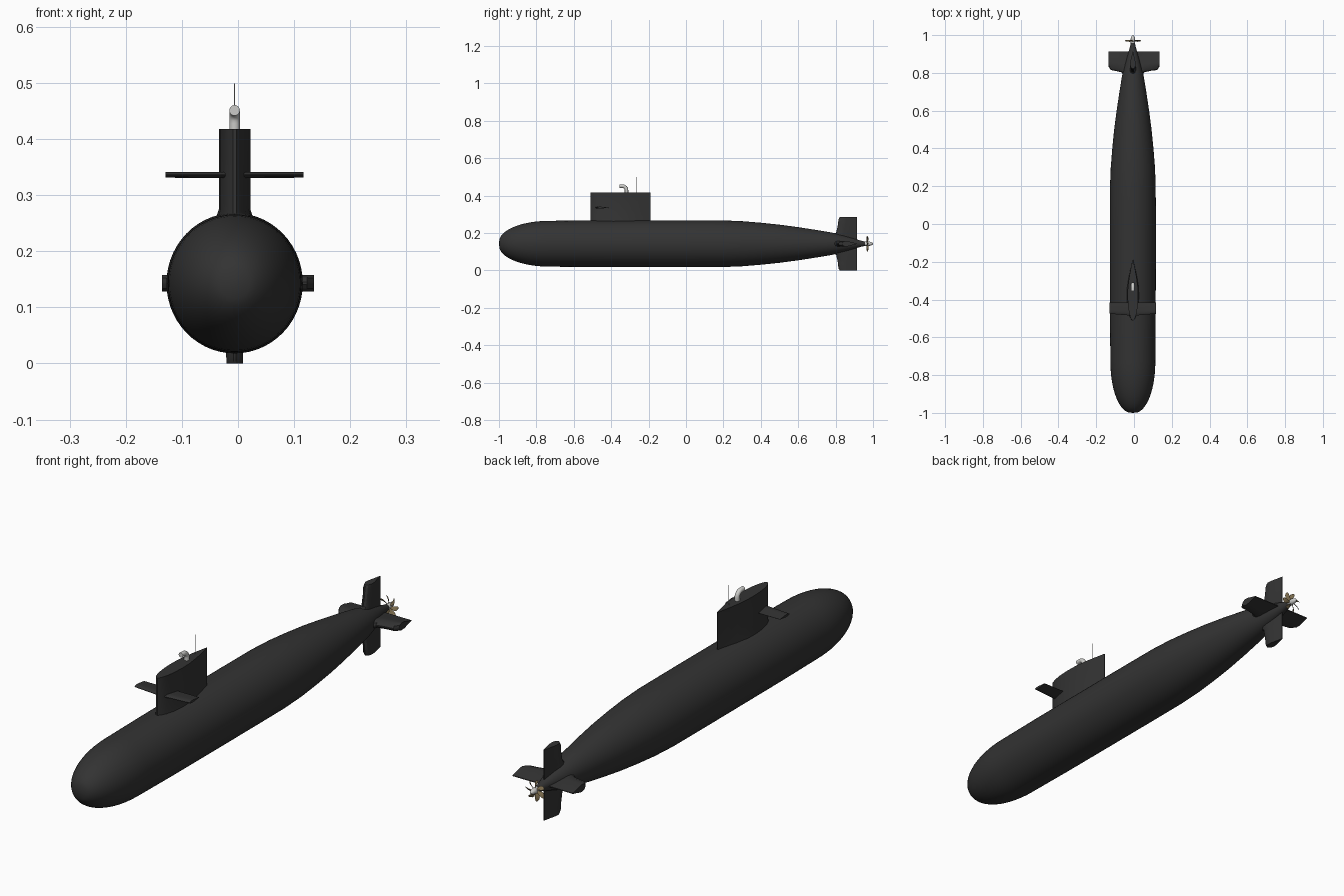
import bpy, bmesh, math
from mathutils import Vector

if "Cube" in bpy.data.objects:
    bpy.data.objects.remove(bpy.data.objects["Cube"])

CX, CZ = -0.006, 0.143   # hull axis


def mat(name, c):
    m = bpy.data.materials.new(name)
    m.diffuse_color = (*c, 1)
    m.use_nodes = True
    m.node_tree.nodes["Principled BSDF"].inputs["Base Color"].default_value = m.diffuse_color
    return m


BLACK = mat("hull_black", (0.033, 0.033, 0.033))
GREY = mat("light_grey", (0.6, 0.6, 0.58))
BRONZE = mat("bronze", (0.2, 0.15, 0.075))


def finish(name, bm, m, angle=35):
    bmesh.ops.remove_doubles(bm, verts=bm.verts, dist=1e-5)
    bmesh.ops.recalc_face_normals(bm, faces=bm.faces)
    me = bpy.data.meshes.new(name)
    bm.to_mesh(me)
    bm.free()
    me.materials.append(m)
    o = bpy.data.objects.new(name, me)
    bpy.context.collection.objects.link(o)
    bpy.ops.object.select_all(action='DESELECT')
    o.select_set(True)
    bpy.context.view_layer.objects.active = o
    bpy.ops.object.shade_smooth_by_angle(angle=math.radians(angle))
    return o


def loft(bm, rings):
    """Skin a list of equal-length closed rings and cap both ends."""
    vs = [[bm.verts.new(p) for p in r] for r in rings]
    n = len(vs[0])
    for a, b in zip(vs, vs[1:]):
        for i in range(n):
            bm.faces.new((a[i], a[(i + 1) % n], b[(i + 1) % n], b[i]))
    bm.faces.new(vs[0])
    bm.faces.new(vs[-1])


def ellipse(y, rx, rz, n):
    return [(CX + rx * math.cos(2 * math.pi * i / n), y,
             CZ + rz * math.sin(2 * math.pi * i / n)) for i in range(n)]


def revolve(name, prof, m, n, tall=1.0):
    bm = bmesh.new()
    loft(bm, [ellipse(y, r, r * tall, n) for y, r in prof])
    return finish(name, bm, m)


# hull: elliptical bow, parallel middle, tapering stern
prof = []
for i in range(1, 15):
    a = math.pi / 2 * i / 14
    prof.append((-0.73 - 0.27 * math.cos(a - 0.08 * (1 - i / 14)), 0.119 * math.sin(a)))
prof[0] = (-0.9995, 0.005)
prof += [(-0.5, 0.121), (0, 0.1215), (0.2, 0.121), (0.3, 0.117), (0.4, 0.109),
         (0.5, 0.099), (0.6, 0.086), (0.7, 0.071), (0.78, 0.058), (0.84, 0.044),
         (0.9, 0.026), (0.935, 0.016), (0.958, 0.011)]
revolve("hull", prof, BLACK, 56, 1.03)

# sail: lens-shaped plan, pointed aft, slightly flared foot
plan = [(-0.51, 0.003), (-0.5, 0.011), (-0.475, 0.019), (-0.44, 0.025), (-0.39, 0.028),
        (-0.34, 0.027), (-0.29, 0.021), (-0.24, 0.012), (-0.19, 0.0015)]
outline = [(w, y) for y, w in plan] + [(-w, y) for y, w in reversed(plan)]
bm = bmesh.new()
loft(bm, [[(CX + w * k, y, z) for w, y in outline]
          for z, k in ((0.2, 1.35), (0.258, 1.2), (0.275, 1.0), (0.418, 1.0))])
finish("sail", bm, BLACK, 25)

# foil sections: (chord fraction, half thickness fraction)
FOIL = [(0, 0.15), (0.06, 0.65), (0.2, 1), (0.4, 0.95), (0.7, 0.5), (1, 0.1)]


def foil(name, origin, angle, stations, trail):
    """Stations are (span, leading edge y, half thickness)."""
    c, s = math.cos(angle), math.sin(angle)
    rings = []
    for span, lead, th in stations:
        sec = [(f, t * th) for f, t in FOIL]
        sec += [(f, -t) for f, t in reversed(sec)]
        rings.append([(origin[0] + c * span - s * t, lead + f * (trail - lead),
                       origin[1] + s * span + c * t) for f, t in sec])
    bm = bmesh.new()
    loft(bm, rings)
    return finish(name, bm, m=BLACK, angle=30)


# sail planes
for name, a in (("sail_plane_right", 0), ("sail_plane_left", math.pi)):
    foil(name, (CX, 0.336), a, [(0.01, -0.485, 0.0055), (0.123, -0.475, 0.005)], -0.415)

# cruciform tail fins
for name, a, tip, back in (("stern_plane_right", 0, 0.141, 0.03),
                           ("stern_plane_left", math.pi, 0.129, 0.03),
                           ("upper_rudder", math.pi / 2, 0.142, 0.0),
                           ("lower_rudder", -math.pi / 2, 0.143, 0.0)):
    foil(name, (CX, CZ), a,
         [(0.01, 0.75, 0.017), (0.045, 0.78, 0.016), (0.06, 0.803, 0.015),
          (0.1, 0.812, 0.015), (tip - 0.012, 0.815, 0.015),
          (tip, 0.822 + back * 0.4, 0.0145)], 0.914)

# propeller hub and cone
revolve("propeller_hub", [(0.953, 0.009), (0.96, 0.0115), (0.98, 0.0115), (0.99, 0.009),
                          (0.997, 0.005), (1.0, 0.001)], GREY, 20)

# propeller blades: twisted, swept petals
bm = bmesh.new()
for k in range(7):
    a0 = 2 * math.pi * k / 7 + math.pi / 2
    rings = []
    for r, w, sweep in ((0.008, 0.004, 0), (0.018, 0.0065, 0.02), (0.028, 0.009, 0.08),
                        (0.037, 0.008, 0.18), (0.043, 0.003, 0.28)):
        rad = Vector((math.cos(a0 + sweep), 0, math.sin(a0 + sweep)))
        tan = Vector((-rad.z, 0, rad.x))
        pitch = 0.9 - r * 10
        d = tan * math.cos(pitch) + Vector((0, math.sin(pitch), 0))
        nrm = rad.cross(d).normalized() * 0.0012
        p = Vector((CX, 0.97, CZ)) + rad * r
        rings.append([p + d * w, p + nrm, p - d * w, p - nrm])
    loft(bm, rings)
finish("propeller_blades", bm, BRONZE)

# snorkel: pipe bending forward
bm = bmesh.new()
path = [(-0.318, 0.4, 0), (-0.318, 0.428, 0)]
path += [(-0.34 + 0.022 * math.cos(t), 0.43 + 0.021 * math.sin(t), t)
         for t in [math.pi / 2 * i / 7 for i in range(1, 8)]]
path += [(-0.356, 0.451, math.pi / 2)]
loft(bm, [[(CX + 0.0095 * math.cos(b), y + 0.0095 * math.sin(b) * math.cos(t),
            z + 0.0095 * math.sin(b) * math.sin(t))
           for b in [2 * math.pi * j / 20 for j in range(20)]] for y, z, t in path])
finish("snorkel", bm, GREY)

# antenna
bm = bmesh.new()
loft(bm, [[(CX + 0.001 * math.cos(b), -0.264 + 0.001 * math.sin(b), z)
           for b in [math.pi / 4 * j for j in range(8)]] for z in (0.41, 0.499)])
finish("antenna", bm, GREY)
